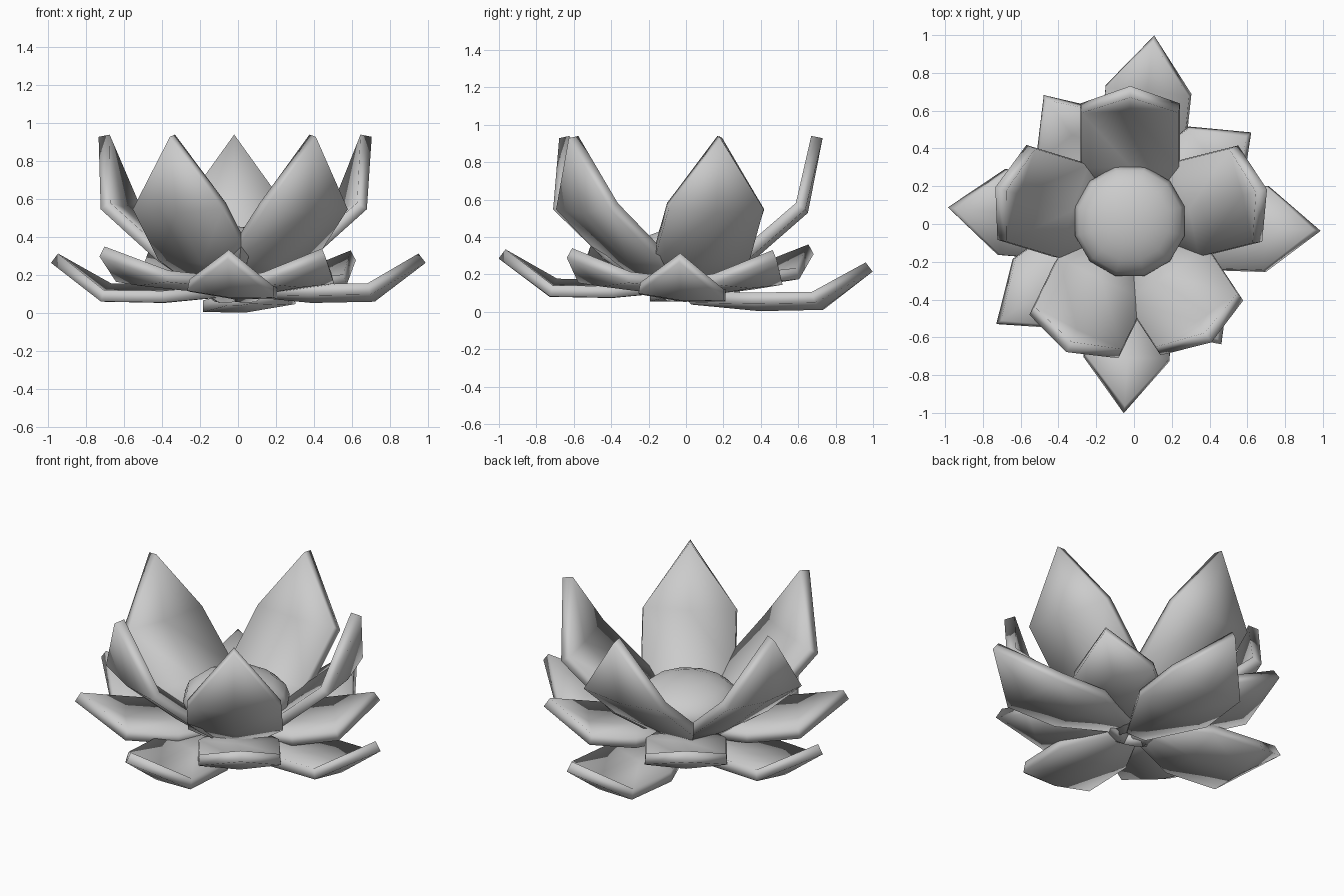
import bpy, math
from mathutils import Matrix, Vector

if "Cube" in bpy.data.objects:
    bpy.data.objects.remove(bpy.data.objects["Cube"])


def petal(name, angle, profile, widths, centre=(0, 0, 0), roll=0.0, cup=0.02, scale=1.0, thick=0.062):
    """Pointed petal: profile is (radius, z) from base to tip, widths are half widths."""
    verts, faces = [], []
    for (r, z), w in zip(profile[:-1], widths):
        for s in (-1, 0, 1):
            lift = cup * abs(s) * w / max(widths)
            verts.append(Vector((r * scale - lift * 0.6, s * w, z + lift + roll * s * w)))
    r, z = profile[-1]
    verts.append(Vector((r * scale, 0, z)))
    rows = len(widths)
    for i in range(rows - 1):
        for j in range(2):
            a = i * 3 + j
            faces.append((a, a + 3, a + 4, a + 1))
    a, tip = (rows - 1) * 3, rows * 3
    faces += [(a, tip, a + 1), (a + 1, tip, a + 2)]

    turn = Matrix.Translation(centre) @ Matrix.Rotation(math.radians(angle), 4, 'Z')
    mesh = bpy.data.meshes.new(name)
    mesh.from_pydata([turn @ v for v in verts], [], faces)
    obj = bpy.data.objects.new(name, mesh)
    bpy.context.collection.objects.link(obj)
    mod = obj.modifiers.new("thickness", 'SOLIDIFY')
    mod.thickness, mod.offset = thick, 0
    smooth(obj, 120)


def smooth(obj, angle):
    bpy.ops.object.select_all(action='DESELECT')
    obj.select_set(True)
    bpy.context.view_layer.objects.active = obj
    for mod in list(obj.modifiers):
        bpy.ops.object.modifier_apply(modifier=mod.name)
    bpy.ops.object.shade_smooth_by_angle(angle=math.radians(angle))


# five tall inner petals: angle and base position, slightly irregular
inner = [(90, -0.02, 0.015), (163, -0.05, -0.015), (244, -0.045, -0.035),
         (303.5, 0.015, -0.03), (14, 0.01, 0.01)]
for i, (ang, x, y) in enumerate(inner):
    petal(f"inner_petal_{i + 1}", ang,
          [(0.03, 0.08), (0.31, 0.285), (0.61, 0.545), (0.685, 0.935)],
          [0.06, 0.26, 0.26], centre=(x, y, 0))

# four short middle petals: angle, lift, length scale
for i, (ang, dz, sc) in enumerate([(125, 0.02, 1.06), (38, -0.01, 1.0),
                                   (216, 0.01, 1.15), (306, 0.0, 1.0)]):
    petal(f"middle_petal_{i + 1}", ang,
          [(0.03, 0.13), (0.3, 0.14), (0.55, 0.165), (0.77, 0.315)],
          [0.06, 0.225, 0.225], centre=(0, 0, dz), scale=sc)

# four long low outer petals, slightly rolled
for i, (ang, dz, sc) in enumerate([(84, -0.05, 1.015), (175, 0.0, 1.0),
                                   (267, 0.02, 1.015), (-2, 0.0, 1.0)]):
    petal(f"outer_petal_{i + 1}", ang,
          [(0.03, 0.12), (0.39, 0.085), (0.71, 0.09), (0.97, 0.29)],
          [0.06, 0.225, 0.225], centre=(0, 0, dz), roll=-0.08, scale=sc)

# flattened seed dome
bpy.ops.mesh.primitive_uv_sphere_add(segments=12, ring_count=8, radius=0.3,
                                     location=(-0.022, 0.015, 0.3),
                                     rotation=(0, 0, math.radians(15)))
dome = bpy.context.object
dome.name = "seed_dome"
dome.scale.z = 0.53
smooth(dome, 60)
